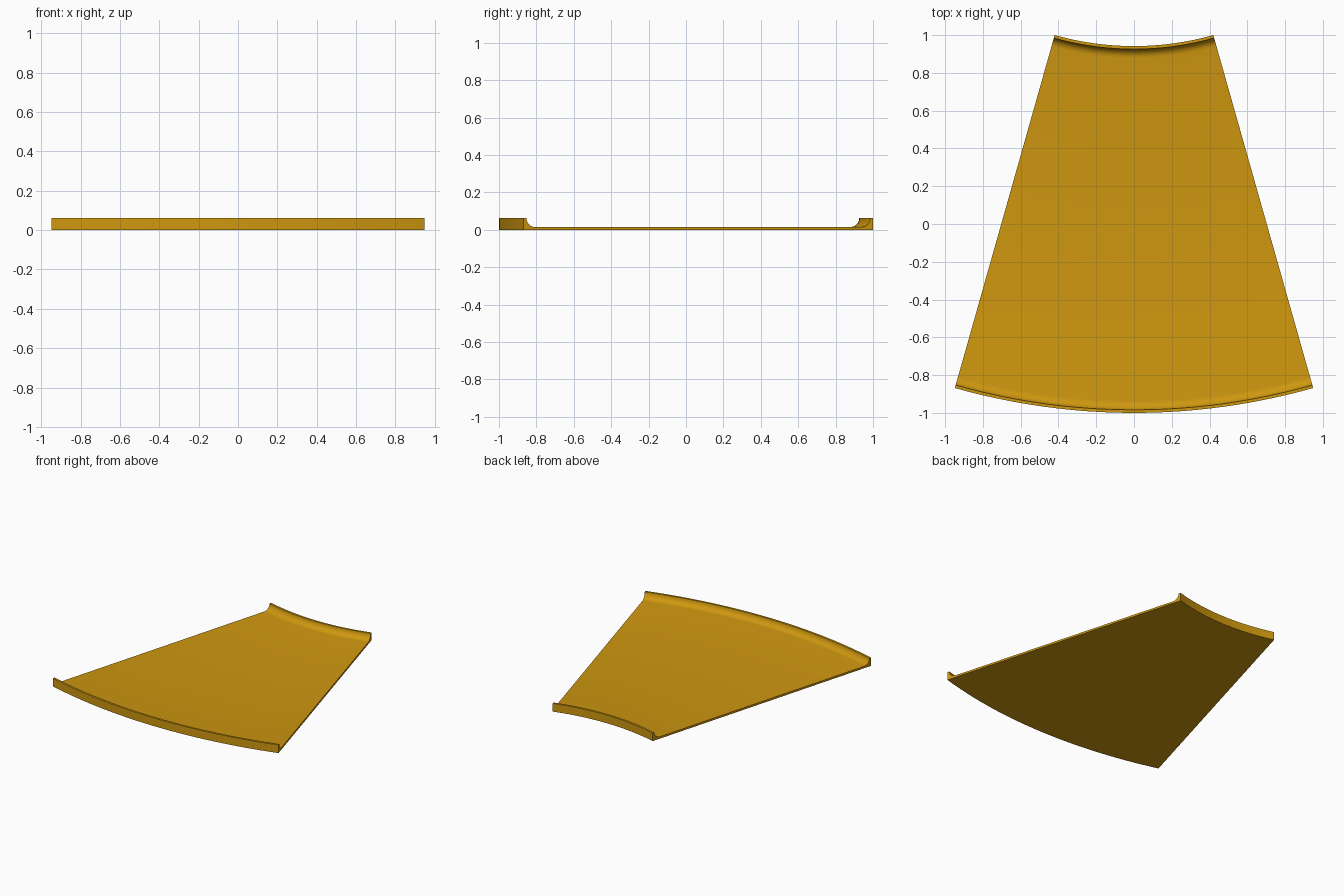
import bpy, bmesh, math
from mathutils import Vector

if "Cube" in bpy.data.objects:
    bpy.data.objects.remove(bpy.data.objects["Cube"])

HALF = math.radians(15.8)      # half of the sector angle
CY = 2.484                     # arc centre on the y axis
R_IN, R_OUT = 1.542, 3.484
H, FLOOR, LIP = 0.062, 0.015, 0.016
FIL = H - FLOOR                # concave fillet radius
STEPS, FSTEPS = 24, 6


def fillet(r_wall, side):
    """Quarter-round from the lip top down to the floor; side is the inward direction."""
    c = r_wall + side * (LIP + FIL)
    pts = []
    for i in range(FSTEPS + 1):
        a = math.pi / 2 * i / FSTEPS
        pts.append((c - side * FIL * math.cos(a), H - FIL * math.sin(a)))
    return pts


# Radial cross-section: flat floor with a filleted lip at each end
profile = [(R_IN, 0), (R_IN, H)] + fillet(R_IN, 1)
profile += fillet(R_OUT, -1)[::-1] + [(R_OUT, H), (R_OUT, 0)]

# Sweep the section around the arc centre
bm = bmesh.new()
rings = []
for s in range(STEPS + 1):
    t = -HALF + 2 * HALF * s / STEPS
    rings.append([bm.verts.new((r * math.sin(t), CY - r * math.cos(t), z)) for r, z in profile])
n = len(profile)
for a, b in zip(rings, rings[1:]):
    for i in range(n):
        j = (i + 1) % n
        bm.faces.new((a[i], a[j], b[j], b[i]))
# Straight cut ends
bm.faces.new(rings[0])
bm.faces.new(rings[-1][::-1])
bmesh.ops.recalc_face_normals(bm, faces=bm.faces)

mesh = bpy.data.meshes.new("curved_tray_segment")
bm.to_mesh(mesh)
bm.free()
tray = bpy.data.objects.new("curved_tray_segment", mesh)
bpy.context.collection.objects.link(tray)

mat = bpy.data.materials.new("ochre")
mat.diffuse_color = (0.62, 0.31, 0.005, 1)
mat.use_nodes = True
mat.node_tree.nodes["Principled BSDF"].inputs["Base Color"].default_value = mat.diffuse_color
mesh.materials.append(mat)

bpy.context.view_layer.objects.active = tray
tray.select_set(True)
bpy.ops.object.shade_smooth_by_angle(angle=math.radians(30))
